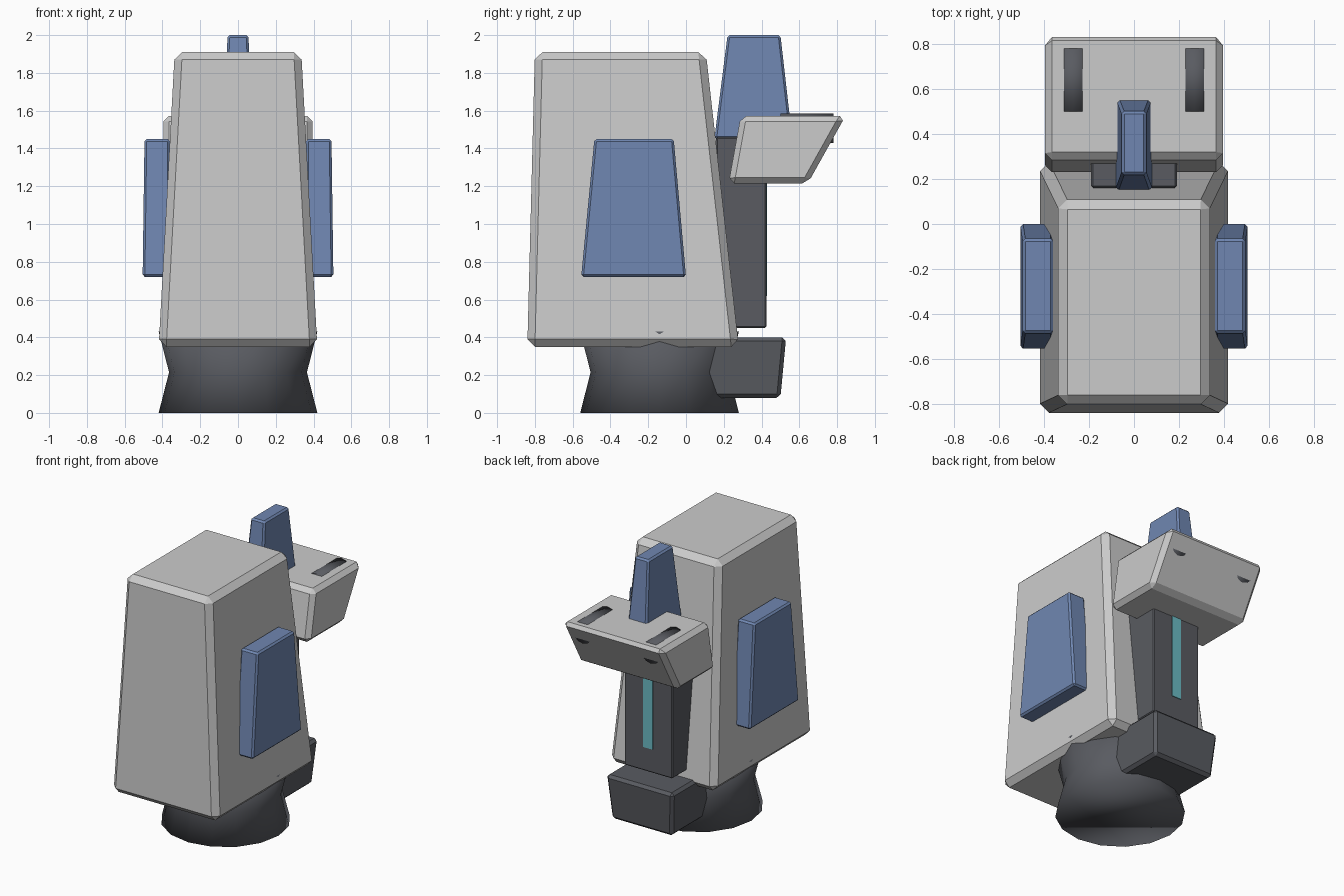
import bpy, bmesh
from math import cos, sin, pi

if "Cube" in bpy.data.objects:
    bpy.data.objects.remove(bpy.data.objects["Cube"])


def material(name, rgb):
    m = bpy.data.materials.new(name)
    m.diffuse_color = (*rgb, 1)
    m.use_nodes = True
    m.node_tree.nodes["Principled BSDF"].inputs["Base Color"].default_value = m.diffuse_color
    return m


DARK = material("dark grey", (0.10, 0.105, 0.12))
LIGHT = material("light grey", (0.66, 0.67, 0.69))
BLUE = material("blue", (0.16, 0.24, 0.44))
CYAN = material("cyan", (0.15, 0.50, 0.56))


def finish(name, bm, mat, smooth=False):
    bmesh.ops.recalc_face_normals(bm, faces=bm.faces)
    me = bpy.data.meshes.new(name)
    bm.to_mesh(me)
    bm.free()
    for p in me.polygons:
        p.use_smooth = smooth
    me.materials.append(mat)
    ob = bpy.data.objects.new(name, me)
    bpy.context.collection.objects.link(ob)
    return ob


def bridge(bm, rings):
    """Skin a stack of equal-sized point rings and cap both ends."""
    vs = [[bm.verts.new(p) for p in r] for r in rings]
    for a, b in zip(vs, vs[1:]):
        n = len(a)
        for i in range(n):
            bm.faces.new((a[i], a[(i + 1) % n], b[(i + 1) % n], b[i]))
    bm.faces.new(vs[0][::-1])
    bm.faces.new(vs[-1])


def block(name, mat, bottom, top, bevel):
    """Tapered block; bottom and top are (x0, x1, y0, y1, z)."""
    bm = bmesh.new()
    bridge(bm, [[(x0, y0, z), (x1, y0, z), (x1, y1, z), (x0, y1, z)]
                for x0, x1, y0, y1, z in (bottom, top)])
    if bevel:
        bmesh.ops.bevel(bm, geom=bm.edges[:], offset=bevel, segments=1,
                        affect='EDGES', profile=0.5)
    return finish(name, bm, mat)


# Tapered main body
block("body", LIGHT, (-0.42, 0.42, -0.84, 0.28, 0.35),
      (-0.335, 0.335, -0.80, 0.105, 1.91), 0.04)

# Waisted round base
bm = bmesh.new()
bridge(bm, [[(r * cos(2 * pi * i / 16), -0.14 + r * sin(2 * pi * i / 16), z)
             for i in range(16)]
            for r, z in ((0.42, 0), (0.365, 0.215), (0.42, 0.43))])
finish("base", bm, DARK, True)

# Rear column, light strip and foot
block("column", DARK, (-0.19, 0.19, 0.16, 0.425, 0.45),
      (-0.19, 0.19, 0.16, 0.425, 1.46), 0.008)
block("light_strip", CYAN, (-0.037, 0.037, 0.40, 0.43, 0.62),
      (-0.037, 0.037, 0.40, 0.43, 1.30), 0)
block("foot", DARK, (-0.24, 0.24, 0.05, 0.50, 0.08),
      (-0.265, 0.265, 0.05, 0.53, 0.40), 0.02)

# Overhanging rear hood and its fin
block("hood", LIGHT, (-0.395, 0.395, 0.225, 0.645, 1.215),
      (-0.395, 0.395, 0.29, 0.845, 1.573), 0.03)
block("top_fin", BLUE, (-0.08, 0.08, 0.15, 0.563, 1.45),
      (-0.055, 0.055, 0.22, 0.50, 2.0), 0.012)

# Mirrored side panels and hood barrels
for side, s in (("left", -1), ("right", 1)):
    block(f"side_panel_{side}", BLUE,
          (*sorted((s * 0.36, s * 0.505)), -0.555, 0.0, 0.72),
          (*sorted((s * 0.36, s * 0.495)), -0.485, -0.065, 1.45), 0.012)
    bm = bmesh.new()
    bridge(bm, [[(s * 0.27 + 0.078 * sin(2 * pi * i / 12), y,
                  1.507 + 0.078 * cos(2 * pi * i / 12)) for i in range(12)]
                for y in (0.50, 0.78)])
    finish(f"barrel_{side}", bm, DARK, True)
